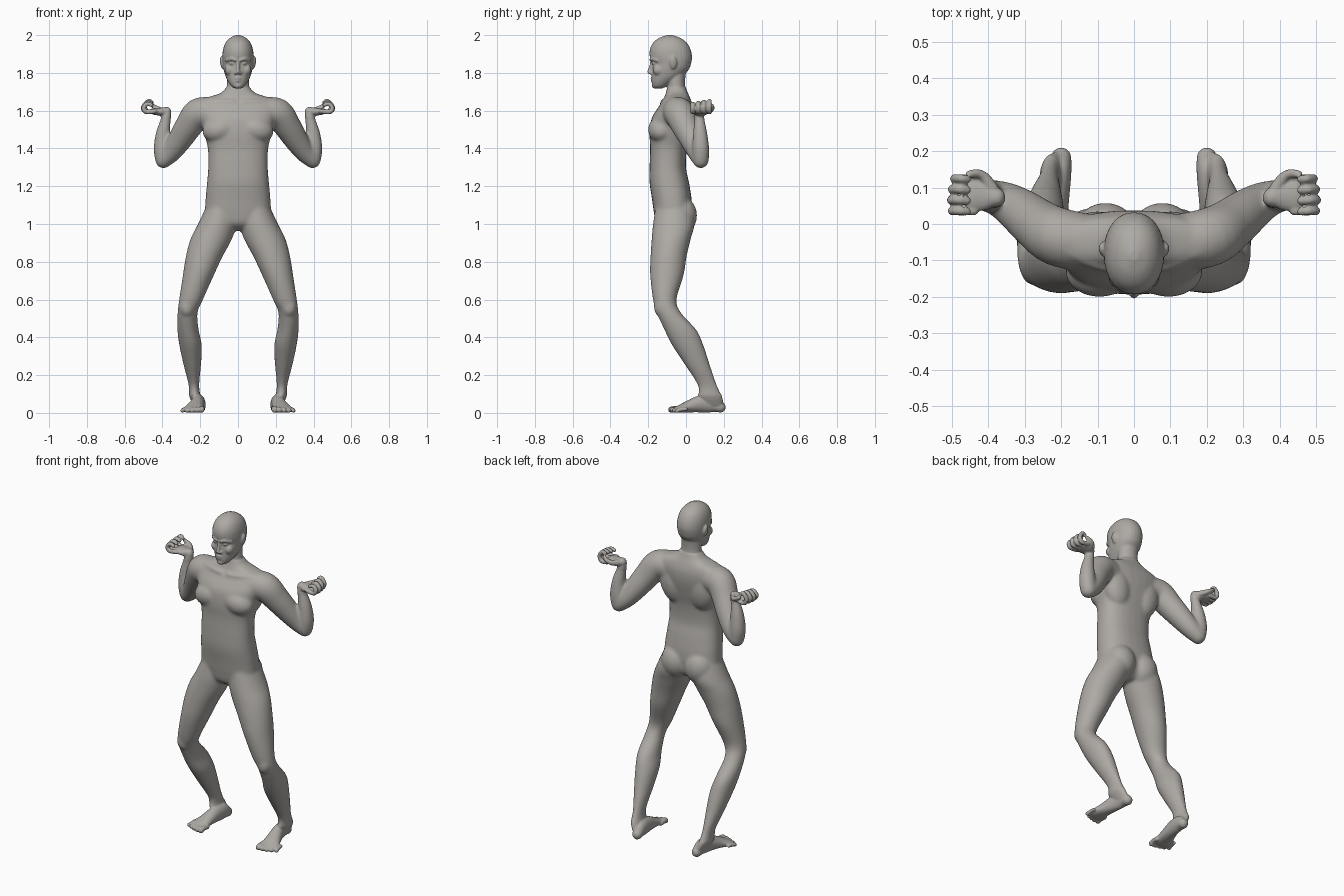
import bpy, bmesh, math
from mathutils import Vector, Matrix

cube = bpy.data.objects.get("Cube")
if cube:
    bpy.data.objects.remove(cube, do_unlink=True)

SIDES = 28


def resample(rows, steps=5):
    """Smooth Catmull-Rom interpolation of a short list of number rows."""
    out = []
    for i in range(len(rows) - 1):
        quad = (rows[max(i - 1, 0)], rows[i], rows[i + 1], rows[min(i + 2, len(rows) - 1)])
        for k in range(steps):
            t = k / steps
            out.append([b + 0.5 * t * (c - a + t * (2 * a - 5 * b + 4 * c - d
                        + t * (3 * (b - c) + d - a))) for a, b, c, d in zip(*quad)])
    return out + [list(rows[-1])]


def skin(bm, rings):
    """Join rings of points into a closed tube."""
    loops = [[bm.verts.new(p) for p in ring] for ring in rings]
    for a, b in zip(loops, loops[1:]):
        for i in range(len(a)):
            j = (i + 1) % len(a)
            bm.faces.new((a[i], a[j], b[j], b[i]))
    bm.faces.new(loops[0][::-1])
    bm.faces.new(loops[-1])


def slices(bm, rows, power=2.0):
    """Stack of level outlines; row = z, x min, x max, y front, y back."""
    rings = []
    for z, x0, x1, y0, y1 in resample(rows):
        ring = []
        for i in range(SIDES):
            a = math.tau * i / SIDES
            c, s = math.cos(a), math.sin(a)
            u = math.copysign(abs(c) ** (2 / power), c)
            v = math.copysign(abs(s) ** (2 / power), s)
            ring.append(((x0 + x1 + (x1 - x0) * u) / 2, (y0 + y1 + (y1 - y0) * v) / 2, z))
        rings.append(ring)
    skin(bm, rings)


def tube(bm, rows):
    """Round-ended limb; row = x, y, z, side radius, optional upright radius."""
    rows = resample([(*r, r[3])[:5] for r in rows])
    pts = [(Vector(r[:3]), r[3], r[4]) for r in rows]
    first = (pts[1][0] - pts[0][0]).normalized()
    last = (pts[-1][0] - pts[-2][0]).normalized()

    def cap(end, direction, degrees):
        p, a, b = end
        t = math.radians(degrees)
        return (p + direction * min(a, b) * math.sin(t), a * math.cos(t), b * math.cos(t))
    pts = ([cap(pts[0], -first, d) for d in (80, 55, 28)] + pts
           + [cap(pts[-1], last, d) for d in (28, 55, 80)])
    up = Vector((0, 0, 1)) if abs(first.z) < 0.9 else Vector((0, 1, 0))
    rings = []
    for i, (p, a, b) in enumerate(pts):
        t = (pts[min(i + 1, len(pts) - 1)][0] - pts[max(i - 1, 0)][0]).normalized()
        up = (up - t * up.dot(t)).normalized()
        side = up.cross(t)
        rings.append([p + side * a * math.cos(w) + up * b * math.sin(w)
                      for w in (math.tau * k / SIDES for k in range(SIDES))])
    skin(bm, rings)


def blob(bm, centre, radii, turn=0):
    m = (Matrix.Translation(centre) @ Matrix.Rotation(math.radians(turn), 4, 'Y')
         @ Matrix.Diagonal((*radii, 1)))
    bmesh.ops.create_uvsphere(bm, u_segments=24, v_segments=16, radius=1, matrix=m)


def even(rows):
    return [(z, -w, w, f, b) for z, w, f, b in rows]


bm = bmesh.new()

# Left half: leg
slices(bm, [(1.10, .01, .165, -.16, .03), (1.0, .008, .212, -.175, .045),
            (.92, .032, .252, -.182, .025), (.83, .08, .276, -.188, .004),
            (.73, .127, .292, -.19, -.012), (.60, .185, .312, -.175, -.05),
            (.53, .214, .32, -.155, -.026), (.44, .208, .321, -.115, .055),
            (.36, .192, .311, -.075, .092), (.26, .195, .29, -.01, .125),
            (.15, .205, .262, .06, .163), (.09, .198, .258, .065, .19),
            (.04, .178, .236, .08, .2)])
blob(bm, (.27, -.13, .56), (.04, .04, .055))
# Foot and toes
tube(bm, [(.2, .182, .03, .028, .029), (.203, .14, .048, .031, .046),
          (.212, .08, .048, .035, .046), (.224, .02, .035, .043, .033),
          (.236, -.03, .022, .055, .021), (.24, -.05, .018, .056, .016)])
for i in range(5):
    x, y, r = .188 + .025 * i, -.078 + .003 * i * i * .6, .017 - .0014 * i
    tube(bm, [(x, y + .05, .02, r * .8), (x + .003, y + .02, r + .005, r * .85),
              (x + .006, y, r, r)])
# Buttock, chest, shoulder blade and collar bone
blob(bm, (.078, -.025, 1.045), (.088, .084, .1))
blob(bm, (.095, -.13, 1.5), (.095, .071, .07), 12)
blob(bm, (.1, -.03, 1.52), (.085, .065, .13), 10)
tube(bm, [(.02, -.125, 1.645, .013), (.1, -.115, 1.65, .012), (.19, -.07, 1.655, .012)])
# Arm
tube(bm, [(.14, -.05, 1.59, .08), (.21, -.035, 1.585, .081), (.26, -.005, 1.52, .073),
          (.305, .03, 1.45, .065), (.35, .06, 1.385, .055), (.388, .076, 1.345, .046)])
tube(bm, [(.395, .078, 1.337, .043), (.402, .078, 1.4, .045), (.397, .075, 1.48, .038),
          (.382, .071, 1.555, .027), (.377, .071, 1.595, .024)])
# Palm, curled fingers and thumb
tube(bm, [(.377, .073, 1.597, .026, .023), (.405, .078, 1.594, .041, .022),
          (.447, .081, 1.597, .047, .018)])
for i in range(4):
    y, lift = .036 + .0295 * i, .005 * i
    x = .006 * math.sin(i + .6)
    tube(bm, [(.44, y, 1.597, .0125), (.482 + x, y, 1.594, .0125),
              (.496 + x, y, 1.615 + lift * .5, .012), (.477 + x, y, 1.636 + lift, .0115),
              (.458, y - .002, 1.63 + lift, .011)])
tube(bm, [(.39, .098, 1.597, .018), (.41, .127, 1.603, .015),
          (.43, .139, 1.614, .012), (.452, .136, 1.626, .011)])
# Ear, brow, eye, nostril and cheek
blob(bm, (.084, -.068, 1.853), (.011, .02, .034), 10)
tube(bm, [(.012, -.185, 1.868, .009), (.035, -.178, 1.874, .01), (.06, -.152, 1.866, .009)])
blob(bm, (.031, -.168, 1.85), (.016, .0125, .0095))
blob(bm, (.011, -.187, 1.799), (.009, .01, .008))
blob(bm, (.045, -.145, 1.815), (.025, .03, .03))

# Right half is the mirror of the left
copy = bmesh.ops.duplicate(bm, geom=bm.verts[:] + bm.edges[:] + bm.faces[:])["geom"]
for v in copy:
    if isinstance(v, bmesh.types.BMVert):
        v.co.x = -v.co.x
bmesh.ops.reverse_faces(bm, faces=[f for f in copy if isinstance(f, bmesh.types.BMFace)])

# Torso
slices(bm, even([(.965, .03, -.11, -.02), (1.0, .12, -.155, .02), (1.06, .17, -.17, .03),
                 (1.13, .172, -.18, .03), (1.22, .164, -.193, .016), (1.3, .158, -.193, .0),
                 (1.4, .16, -.19, .005), (1.48, .18, -.193, .022), (1.56, .2, -.182, .036),
                 (1.62, .215, -.145, .036), (1.66, .19, -.12, .025), (1.69, .1, -.108, .012),
                 (1.72, .064, -.1, 0)]), 2.4)
# Neck
slices(bm, even([(1.6, .1, -.125, .03), (1.67, .075, -.11, .014), (1.72, .061, -.1, -.003),
                 (1.78, .058, -.1, -.003), (1.85, .055, -.09, .01)]))
# Skull and jaw
slices(bm, even([(1.718, .018, -.165, -.125), (1.73, .036, -.176, -.1), (1.755, .053, -.181, -.06),
                 (1.785, .067, -.181, -.015), (1.82, .077, -.181, .016), (1.85, .081, -.179, .027),
                 (1.885, .083, -.192, .032), (1.925, .079, -.191, .024), (1.96, .066, -.174, .004),
                 (1.985, .043, -.142, -.03), (2.0, .012, -.1, -.072)]), 2.15)
# Nose, lips and chin
tube(bm, [(0, -.181, 1.86, .008), (0, -.187, 1.83, .009), (0, -.195, 1.805, .0105)])
for z, y in ((1.772, -.181), (1.759, -.179)):
    tube(bm, [(-.02, y + .008, z, .005), (0, y, z, .0075), (.02, y + .008, z, .005)])
blob(bm, (0, -.164, 1.733), (.022, .018, .016))

mesh = bpy.data.meshes.new("body")
bmesh.ops.recalc_face_normals(bm, faces=bm.faces[:])
bm.to_mesh(mesh)
bm.free()
body = bpy.data.objects.new("body", mesh)
bpy.context.collection.objects.link(body)
bpy.context.view_layer.objects.active = body
body.select_set(True)

# Fuse all parts into one skin
fuse = body.modifiers.new("fuse", 'REMESH')
fuse.mode = 'VOXEL'
fuse.voxel_size = 0.005
bpy.ops.object.modifier_apply(modifier=fuse.name)

# Soften muscles strongly, but face, hands and feet only lightly
soft = body.vertex_groups.new(name="soft")
soft.add([v.index for v in body.data.vertices
          if .1 < v.co.z < 1.71 and not (abs(v.co.x) > .35 and v.co.z > 1.56)], 1.0, 'REPLACE')
for name, count, group in (("muscles", 40, "soft"), ("details", 2, "")):
    mod = body.modifiers.new(name, 'SMOOTH')
    mod.factor = 0.5
    mod.iterations = count
    mod.vertex_group = group
    bpy.ops.object.modifier_apply(modifier=mod.name)
bpy.ops.object.shade_smooth()

# Warm grey clay
clay = bpy.data.materials.new("warm_grey")
clay.use_nodes = True
clay.diffuse_color = (.42, .40, .375, 1)
clay.node_tree.nodes["Principled BSDF"].inputs["Base Color"].default_value = clay.diffuse_color
body.data.materials.clear()
body.data.materials.append(clay)
